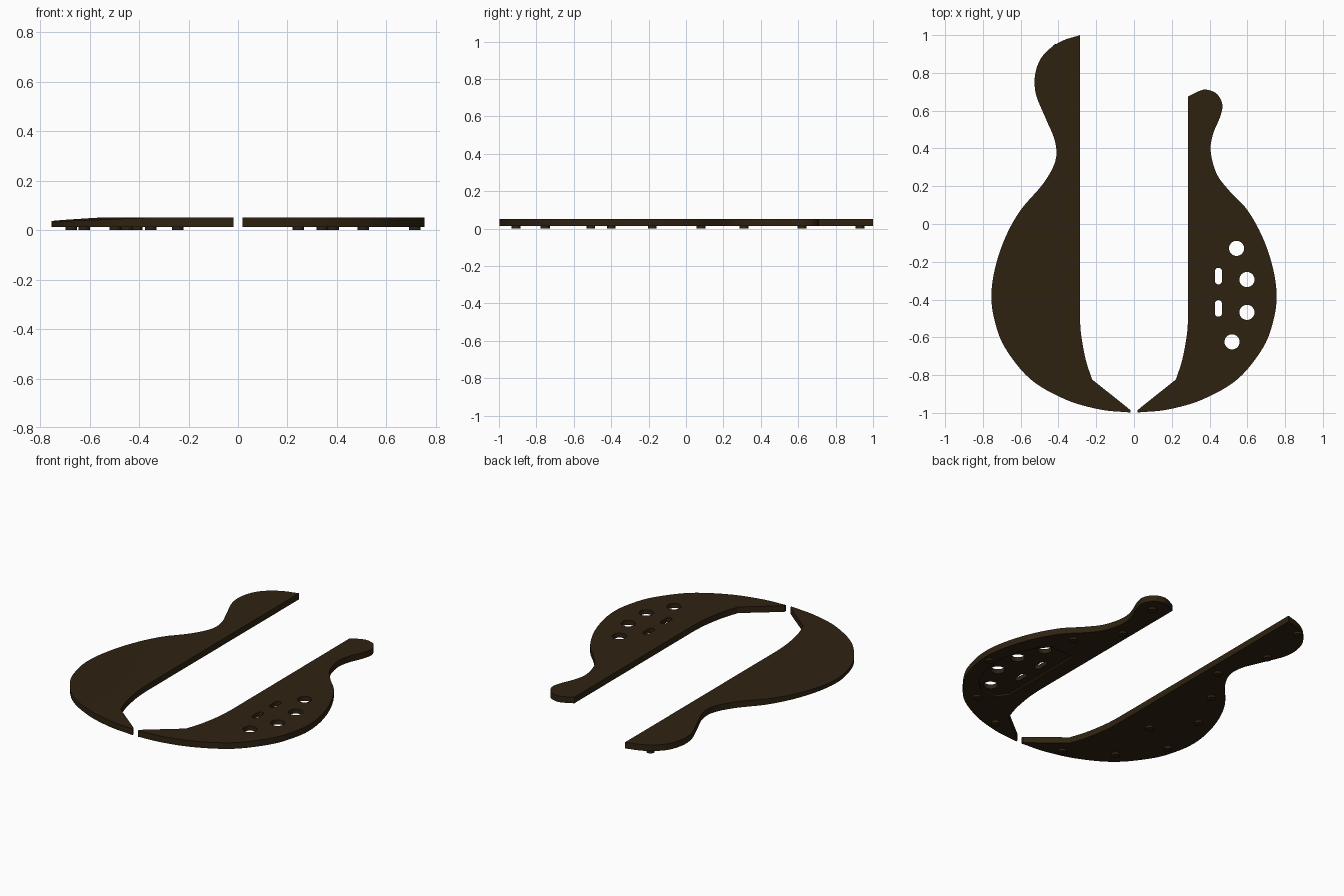
import bpy, bmesh, math
from mathutils import Vector

if "Cube" in bpy.data.objects:
    bpy.data.objects.remove(bpy.data.objects["Cube"])

BOTTOM, TOP = 0.0135, 0.051

brown = bpy.data.materials.new("dark brown")
brown.diffuse_color = (0.028, 0.0165, 0.0058, 1)
brown.use_nodes = True
brown.node_tree.nodes["Principled BSDF"].inputs["Base Color"].default_value = brown.diffuse_color


def smooth_path(pts, steps=6):
    """Catmull-Rom curve through the points."""
    p = [Vector(q) for q in pts]
    p = [2 * p[0] - p[1]] + p + [2 * p[-1] - p[-2]]
    out = []
    for a, b, c, d in zip(p, p[1:], p[2:], p[3:]):
        for i in range(steps):
            t = i / steps
            out.append(0.5 * (2 * b + (c - a) * t + (2 * a - 5 * b + 4 * c - d) * t * t
                              + (3 * b - a - 3 * c + d) * t ** 3))
    return out + [p[-2]]


def mirror(pts):
    return [(-x, y) for x, y in pts]


def slab(name, outline, z0, z1):
    """Extrude a flat outline between two heights."""
    bm = bmesh.new()
    face = bm.faces.new([bm.verts.new((q[0], q[1], z0)) for q in outline])
    new = bmesh.ops.extrude_face_region(bm, geom=[face])["geom"]
    bmesh.ops.translate(bm, vec=(0, 0, z1 - z0),
                        verts=[v for v in new if isinstance(v, bmesh.types.BMVert)])
    bmesh.ops.recalc_face_normals(bm, faces=bm.faces)
    mesh = bpy.data.meshes.new(name)
    bm.to_mesh(mesh)
    bm.free()
    obj = bpy.data.objects.new(name, mesh)
    bpy.context.collection.objects.link(obj)
    mesh.materials.append(brown)
    return obj


def select(obj):
    bpy.ops.object.select_all(action='DESELECT')
    obj.select_set(True)
    bpy.context.view_layer.objects.active = obj


def cut(obj, cutter):
    select(obj)
    mod = obj.modifiers.new("cut", 'BOOLEAN')
    mod.operation, mod.solver, mod.object = 'DIFFERENCE', 'EXACT', cutter
    bpy.ops.object.modifier_apply(modifier=mod.name)
    bpy.data.objects.remove(cutter)


def capsule(x, y, r, half=0.0, n=32):
    """Round outline, stretched along y into a slot when half > 0."""
    pts = []
    for i in range(n):
        a = 2 * math.pi * (i + 0.5) / n
        pts.append((x + r * math.cos(a), y + r * math.sin(a) + math.copysign(half, math.sin(a))))
    return pts


# Shared outlines, written for the right half
lower_bout = [(0.603, 0.07), (0.685, -0.08), (0.737, -0.24), (0.755, -0.384), (0.737, -0.515),
              (0.683, -0.655), (0.55, -0.82), (0.365, -0.928), (0.18, -0.982), (0.018, -0.998)]
inner = [(0.02, -0.985), (0.05, -0.96), (0.222, -0.823)]
inner_curve = [(0.222, -0.823), (0.256, -0.717), (0.28, -0.585), (0.287, -0.48)]
inner_edge = inner + smooth_path(inner_curve)[1:]

# Left wing with the long horn
long_horn = [(0.285, 1.0), (0.39, 0.965), (0.48, 0.895), (0.522, 0.80), (0.52, 0.69),
             (0.468, 0.56), (0.419, 0.44), (0.416, 0.335), (0.48, 0.215)]
left_wing = slab("left_wing", mirror(smooth_path(long_horn + lower_bout) + inner_edge), BOTTOM, TOP)

# Sloped forearm contour on the outer side of the left wing
normal = Vector((-0.983, -0.185, 0))
start = 0.526
bm = bmesh.new()
bm.from_mesh(left_wing.data)
bmesh.ops.bisect_plane(bm, geom=bm.verts[:] + bm.edges[:] + bm.faces[:],
                       plane_co=normal * start, plane_no=normal)
for v in bm.verts:
    if v.co.z > TOP - 0.001:
        v.co.z -= 0.05 * max(0.0, v.co.dot(normal) - start)
bm.to_mesh(left_wing.data)
bm.free()

# Right wing with the short rounded horn
short_horn = [(0.287, 0.675), (0.345, 0.704), (0.386, 0.711), (0.44, 0.688), (0.468, 0.63),
              (0.455, 0.565), (0.418, 0.474), (0.406, 0.384), (0.438, 0.265), (0.508, 0.172)]
right_wing = slab("right_wing", smooth_path(short_horn + lower_bout) + inner_edge, BOTTOM, TOP)

# Shallow control recess in the underside
recess = [(0.38, -0.07), (0.54, -0.07), (0.60, -0.13), (0.65, -0.24), (0.67, -0.36),
          (0.66, -0.50), (0.61, -0.62), (0.53, -0.69), (0.43, -0.69), (0.38, -0.63)]
cut(right_wing, slab("recess_cutter", recess, -0.05, BOTTOM + 0.01))

# Round control holes and two switch slots
for x, y in [(0.543, -0.129), (0.598, -0.294), (0.598, -0.468), (0.519, -0.624)]:
    cut(right_wing, slab("hole_cutter", capsule(x, y, 0.04), -0.1, 0.2))
for y in (-0.276, -0.447):
    cut(right_wing, slab("slot_cutter", capsule(0.447, y, 0.019, 0.025), -0.1, 0.2))

# Short locating pegs under both wings
left_pegs = [(-0.41, 0.93), (-0.45, 0.62), (-0.353, 0.31), (-0.497, 0.08), (-0.622, -0.18),
             (-0.675, -0.51), (-0.45, -0.40), (-0.497, -0.75), (-0.244, -0.909)]
right_pegs = [(0.385, 0.62), (0.34, 0.31), (0.507, 0.08), (0.715, -0.40),
              (0.507, -0.755), (0.243, -0.909)]
pegs = [slab("peg", capsule(x, y, 0.0235, n=20), 0, BOTTOM + 0.002)
        for x, y in left_pegs + right_pegs]

# Smooth the rims, keep the edges sharp
for obj in [left_wing, right_wing] + pegs:
    select(obj)
    bpy.ops.object.shade_smooth_by_angle(angle=math.radians(30))
